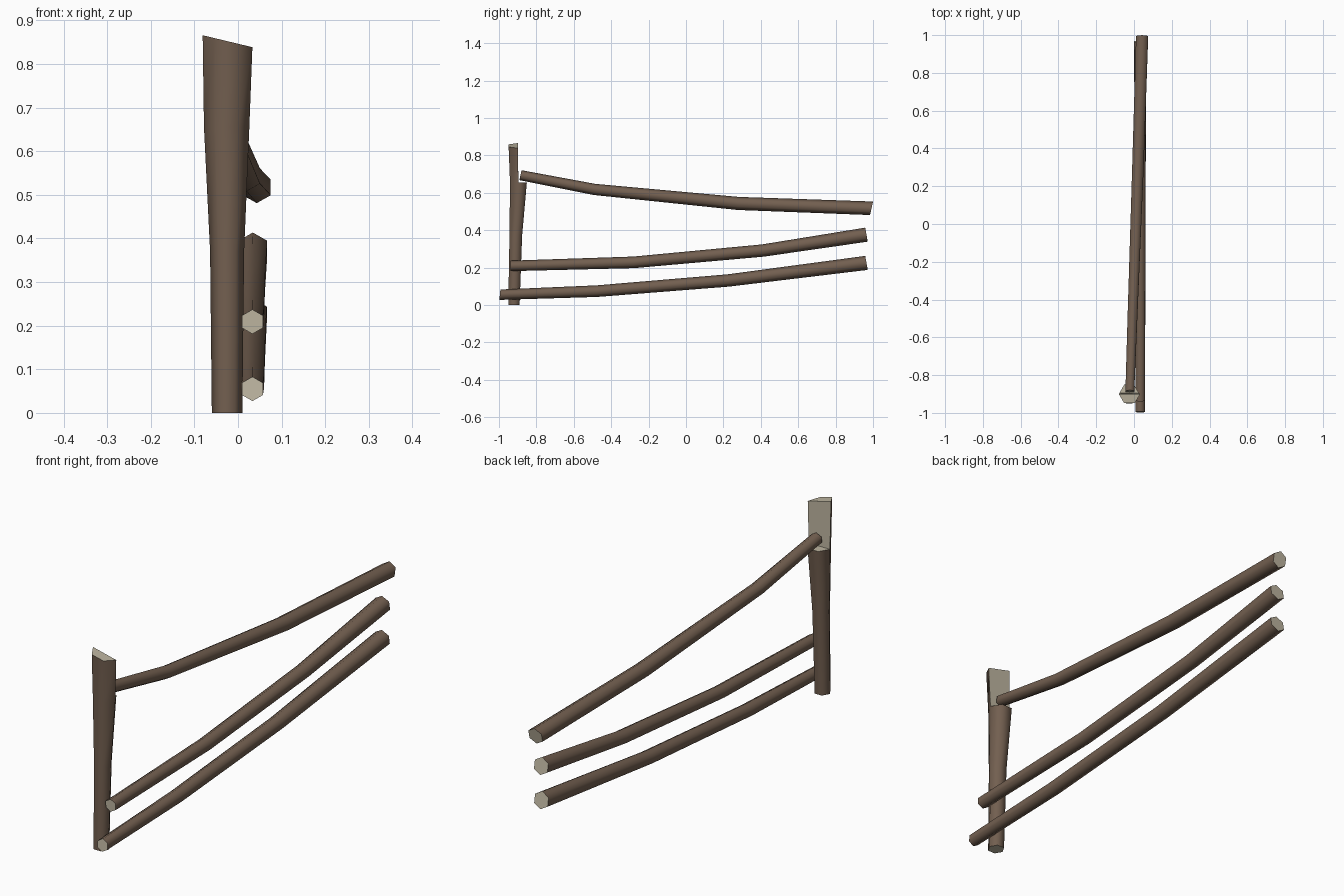
import bpy, bmesh, math
from mathutils import Vector

if "Cube" in bpy.data.objects:
    bpy.data.objects.remove(bpy.data.objects["Cube"])


def make_mat(name, rgb):
    m = bpy.data.materials.new(name)
    m.diffuse_color = (*rgb, 1)
    m.use_nodes = True
    m.node_tree.nodes["Principled BSDF"].inputs["Base Color"].default_value = m.diffuse_color
    return m


bark = make_mat("brown bark", (0.17, 0.115, 0.08))
cut_wood = make_mat("pale cut wood", (0.51, 0.46, 0.35))


def finish(name, bm, caps):
    """Cut faces are pale and flat, bark faces are smooth."""
    bmesh.ops.recalc_face_normals(bm, faces=bm.faces)
    for f in bm.faces:
        f.material_index = 1 if f in caps else 0
        f.smooth = f not in caps
    for e in bm.edges:
        e.smooth = not any(f in caps for f in e.link_faces)
    me = bpy.data.meshes.new(name)
    bm.to_mesh(me)
    bm.free()
    me.materials.append(bark)
    me.materials.append(cut_wood)
    bpy.context.collection.objects.link(bpy.data.objects.new(name, me))


def bridge(bm, a, b):
    for i in range(6):
        j = (i + 1) % 6
        bm.faces.new((a[i], a[j], b[j], b[i]))


def rail(name, rings):
    """Bent six-sided pole; each ring is x, y, z, radius, slope dz/dy."""
    bm = bmesh.new()
    loops = []
    for x, y, z, r, s in rings:
        up = Vector((0, -s, 1)).normalized()
        loops.append([bm.verts.new(Vector((x, y, z)) + Vector((r * math.sin(t), 0, 0)) + up * r * math.cos(t))
                      for t in (k * math.pi / 3 for k in range(6))])
    for a, b in zip(loops, loops[1:]):
        bridge(bm, a, b)
    caps = {bm.faces.new(loops[0]), bm.faces.new(loops[-1])}
    finish(name, bm, caps)


# Three bent rails
rail("top_rail", [(-0.022, -0.885, 0.694, 0.027, -0.22), (-0.008, -0.49, 0.618, 0.030, -0.14),
                  (0.020, 0.278, 0.543, 0.035, -0.07), (0.043, 0.992, 0.517, 0.037, -0.22)])
rail("middle_rail", [(0.033, -0.938, 0.209, 0.028, 0.02), (0.033, -0.28, 0.228, 0.031, 0.06),
                     (0.033, 0.41, 0.291, 0.033, 0.12), (0.034, 0.965, 0.376, 0.038, 0.18)])
rail("bottom_rail", [(0.033, -0.995, 0.055, 0.028, -0.1), (0.033, -0.476, 0.074, 0.031, 0.06),
                     (0.033, 0.225, 0.131, 0.033, 0.1), (0.033, 0.965, 0.225, 0.038, 0.18)])

# Post: six-sided up to the ledge, only the front half above it
bm = bmesh.new()


def post_ring(x, y, z, r, tilt=0, ks=range(6)):
    out = []
    for k in ks:
        t = k * math.pi / 3
        dx = r * math.cos(t)
        out.append(bm.verts.new((x + dx, y + r * math.sin(t), z + tilt * dx)))
    return out


base = post_ring(-0.025, -0.92, 0, 0.035)
mid = post_ring(-0.025, -0.91, 0.37, 0.039)
ledge = post_ring(-0.026, -0.896, 0.655, 0.052)
top = post_ring(-0.024, -0.899, 0.852, 0.057, -0.24, (3, 4, 5, 6))
bridge(bm, base, mid)
bridge(bm, mid, ledge)
half = [ledge[3], ledge[4], ledge[5], ledge[0]]
for i in range(3):
    bm.faces.new((half[i], half[i + 1], top[i + 1], top[i]))
caps = {bm.faces.new(base), bm.faces.new(top), bm.faces.new(ledge[:4]),
        bm.faces.new((ledge[0], ledge[3], top[0], top[3]))}
finish("post", bm, caps)
